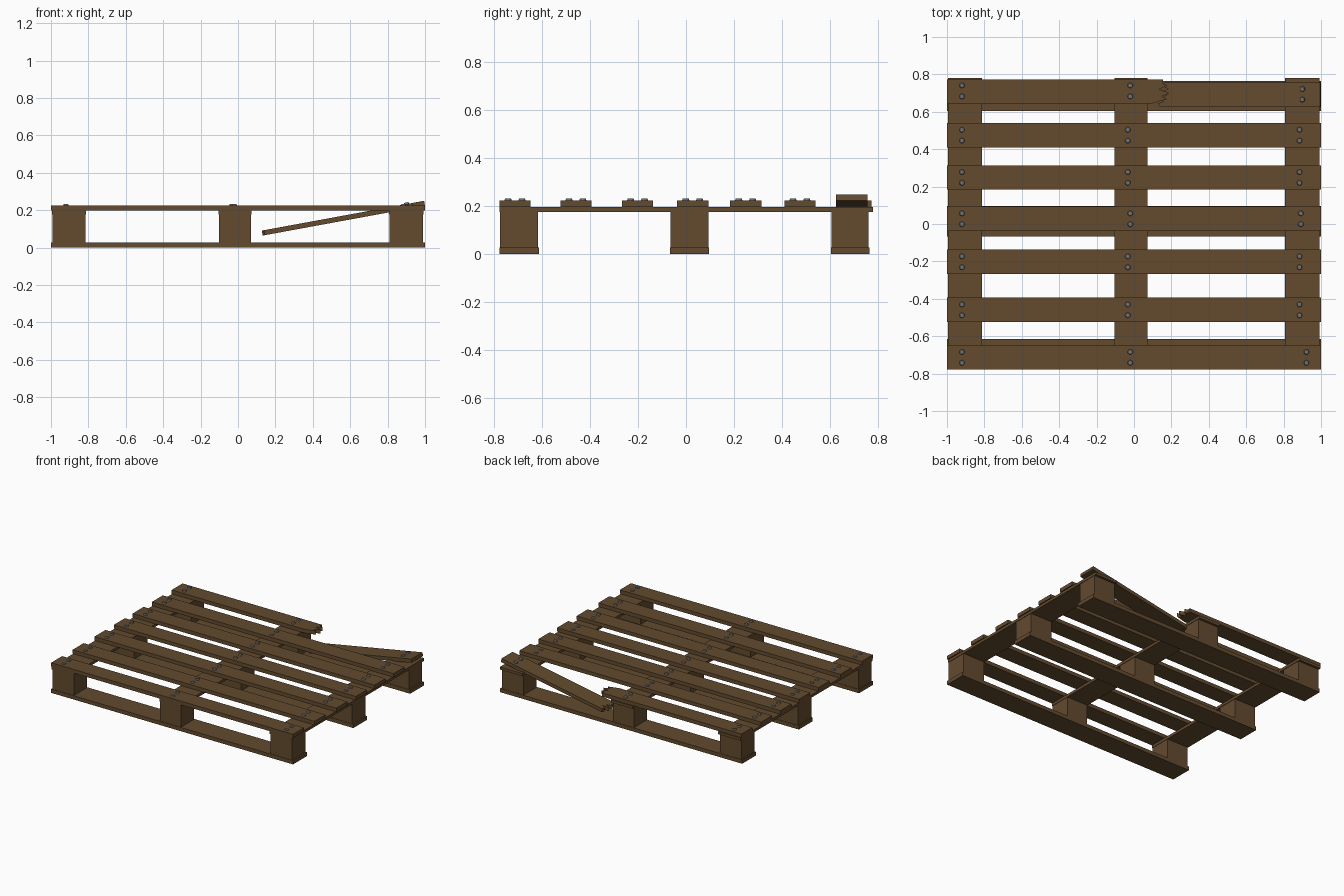
import bpy, bmesh
from math import radians
from mathutils import Matrix

if "Cube" in bpy.data.objects:
    bpy.data.objects.remove(bpy.data.objects["Cube"])


def material(name, colour):
    m = bpy.data.materials.new(name)
    m.diffuse_color = (*colour, 1)
    m.use_nodes = True
    m.node_tree.nodes["Principled BSDF"].inputs["Base Color"].default_value = m.diffuse_color
    return m


wood = material("brown_wood", (0.125, 0.07, 0.028))
steel = material("grey_steel", (0.16, 0.16, 0.16))


def add_object(name, bm, mat):
    bmesh.ops.recalc_face_normals(bm, faces=bm.faces)
    mesh = bpy.data.meshes.new(name)
    bm.to_mesh(mesh)
    bm.free()
    mesh.materials.append(mat)
    ob = bpy.data.objects.new(name, mesh)
    bpy.context.collection.objects.link(ob)
    return ob


def prism(name, outline, z0, z1):
    """Extrude a flat outline from z0 up to z1."""
    bm = bmesh.new()
    face = bm.faces.new([bm.verts.new((x, y, z0)) for x, y in outline])
    up = bmesh.ops.extrude_face_region(bm, geom=[face])["geom"]
    bmesh.ops.translate(bm, vec=(0, 0, z1 - z0),
                        verts=[v for v in up if isinstance(v, bmesh.types.BMVert)])
    return add_object(name, bm, wood)


def plank(name, x0, x1, y0, y1, z0, z1):
    return prism(name, [(x0, y0), (x1, y0), (x1, y1), (x0, y1)], z0, z1)


def nail(x, y, z, tilt=0.0):
    """Low, slightly domed nail head."""
    bm = bmesh.new()
    bmesh.ops.create_cone(bm, cap_ends=True, segments=10, radius1=0.016,
                          radius2=0.012, depth=0.012)
    ob = add_object("nail_head", bm, steel)
    ob.matrix_world = Matrix.Translation((x, y, z + 0.002)) @ Matrix.Rotation(tilt, 4, 'Y')


# Height levels: skid, block, stringer, deck
Z_SKID, Z_BLOCK, Z_STRINGER, Z_DECK = 0.028, 0.177, 0.197, 0.225

columns = [("left", -0.995, -0.812), ("middle", -0.105, 0.073), ("right", 0.807, 0.992)]
rows = [("front", -0.778, -0.614), ("centre", -0.067, 0.096), ("back", 0.604, 0.765)]

# Bottom skids and the nine blocks
for row, y0, y1 in rows:
    plank(row + "_skid", -1, 1, y0, y1, 0, Z_SKID)
    for col, x0, x1 in columns:
        plank(f"{row}_{col}_block", x0 + 0.003, x1 - 0.003, y0 + 0.003, y1 - 0.003,
              Z_SKID, Z_BLOCK)

# Cross stringers
for col, x0, x1 in columns:
    plank(col + "_stringer", x0, x1, -0.778, 0.78, Z_BLOCK, Z_STRINGER)

# Whole deck boards: centre y, middle nail x, right nail x
decks = [(-0.713, -0.02, 0.922), (-0.459, -0.033, 0.885), (-0.202, -0.033, 0.885),
         (0.028, -0.02, 0.892), (0.249, -0.033, 0.885), (0.475, -0.033, 0.885)]
for y, xm, xr in decks:
    plank("deck_board", -1, 1, y - 0.065, y + 0.065, Z_STRINGER, Z_DECK)
    for x in (-0.92, xm, xr):
        for dy in (-0.029, 0.029):
            nail(x, y + dy, Z_DECK)

# Broken back board, left part with splintered end
prism("broken_board_left",
      [(-1, 0.645), (0.10, 0.645), (0.16, 0.663), (0.178, 0.668), (0.148, 0.682),
       (0.19, 0.70), (0.135, 0.72), (0.178, 0.742), (0.152, 0.752), (0.155, 0.773),
       (-1, 0.773)], Z_STRINGER, Z_DECK)
for x in (-0.92, -0.02):
    for y in (0.682, 0.741):
        nail(x, y, Z_DECK)

# Broken back board, right part sagging into the gap
angle = radians(10.4)
loose = prism("broken_board_right",
              [(0, 0.625), (0, 0.757), (-0.845, 0.757), (-0.855, 0.738), (-0.825, 0.722),
               (-0.87, 0.705), (-0.83, 0.69), (-0.875, 0.67), (-0.85, 0.655),
               (-0.882, 0.645), (-0.87, 0.625)], -0.027, 0)
loose.matrix_world = Matrix.Translation((0.995, 0, 0.25)) @ Matrix.Rotation(-angle, 4, 'Y')
for y in (0.665, 0.722):
    nail(0.90, y, 0.233, -angle)
